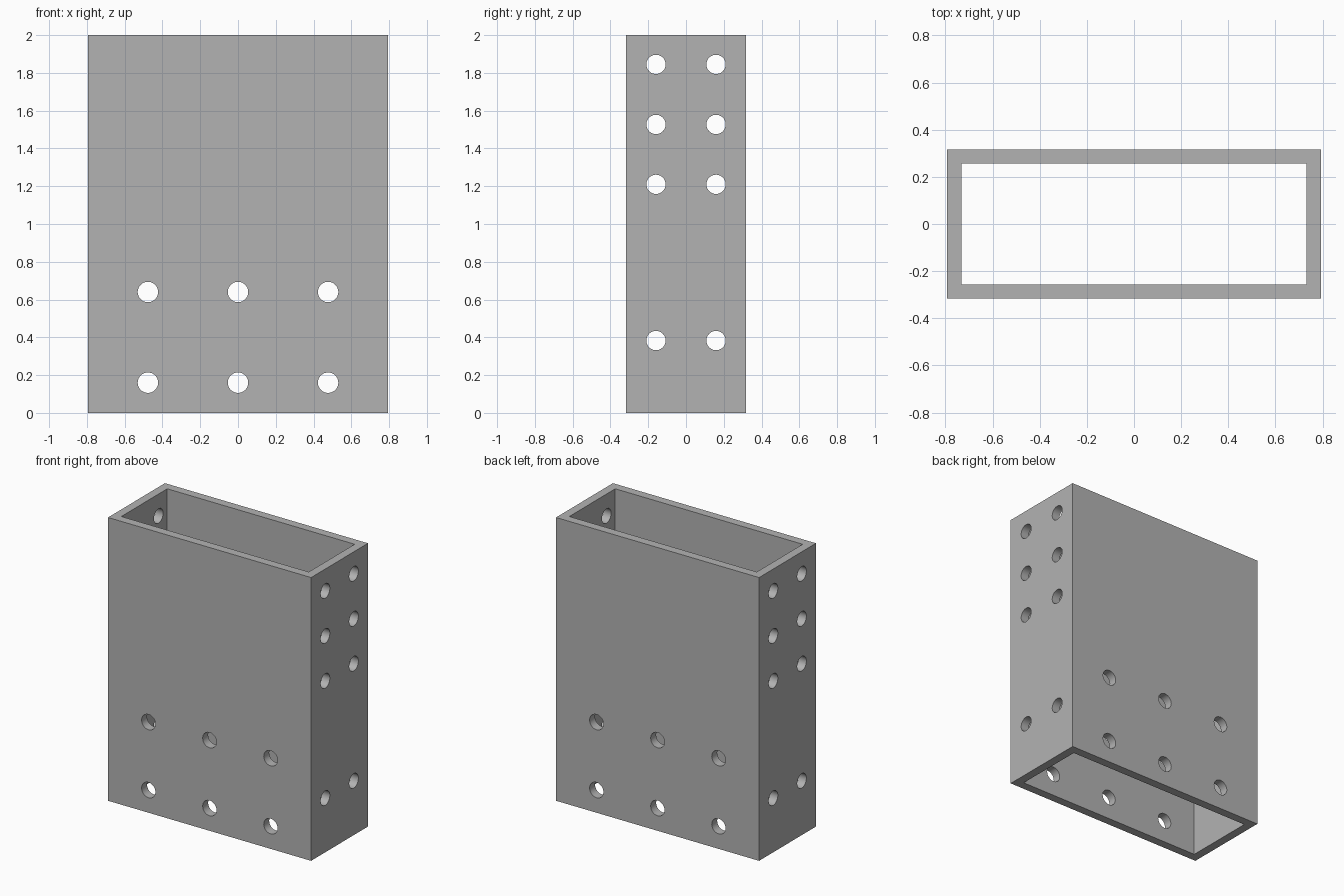
import bpy, bmesh, math
from mathutils import Matrix, Vector

HX, HY, HEIGHT, WALL = 0.793, 0.317, 2.0, 0.061

cube = bpy.data.objects.get("Cube")
if cube:
    bpy.data.objects.remove(cube, do_unlink=True)

# Plain grey metal
grey = bpy.data.materials.new("grey")
grey.use_nodes = True
colour = (0.45, 0.45, 0.45, 1)
grey.diffuse_color = colour
grey.node_tree.nodes["Principled BSDF"].inputs["Base Color"].default_value = colour


def add_object(name, bm):
    mesh = bpy.data.meshes.new(name)
    bmesh.ops.recalc_face_normals(bm, faces=bm.faces)
    bm.to_mesh(mesh)
    bm.free()
    mesh.materials.append(grey)
    obj = bpy.data.objects.new(name, mesh)
    bpy.context.collection.objects.link(obj)
    return obj


def rectangle(bm, hx, hy, z):
    return [bm.verts.new((sx * hx, sy * hy, z))
            for sx, sy in ((-1, -1), (1, -1), (1, 1), (-1, 1))]


def add_hole(bm, centre, radius, axis):
    # Long enough to pierce both opposite walls
    turn = Vector((0, 0, 1)).rotation_difference(Vector(axis)).to_matrix().to_4x4()
    bmesh.ops.create_cone(bm, cap_ends=True, segments=48, radius1=radius,
                          radius2=radius, depth=2,
                          matrix=Matrix.Translation(centre) @ turn)


# Rectangular sleeve, open at top and bottom
bm = bmesh.new()
loops = [rectangle(bm, HX, HY, 0), rectangle(bm, HX, HY, HEIGHT),
         rectangle(bm, HX - WALL, HY - WALL, HEIGHT),
         rectangle(bm, HX - WALL, HY - WALL, 0)]
for a, b in zip(loops, loops[1:] + loops[:1]):
    for i in range(4):
        j = (i + 1) % 4
        bm.faces.new((a[i], a[j], b[j], b[i]))
sleeve = add_object("rectangular_sleeve", bm)

# Bolt holes through the wide and narrow walls
bm = bmesh.new()
for x in (-0.477, 0, 0.477):
    for z in (0.16, 0.64):
        add_hole(bm, (x, 0, z), 0.054, (0, 1, 0))
for y in (-0.159, 0.159):
    for z in (0.383, 1.21, 1.527, 1.845):
        add_hole(bm, (0, y, z), 0.051, (1, 0, 0))
cutter = add_object("hole_cutter", bm)
cutter.hide_render = True
cutter.hide_set(True)

drill = sleeve.modifiers.new("bolt_holes", "BOOLEAN")
drill.operation = "DIFFERENCE"
drill.solver = "EXACT"
drill.object = cutter

# Bake the holes, then discard the cutter
bpy.context.view_layer.update()
graph = bpy.context.evaluated_depsgraph_get()
drilled = bpy.data.meshes.new_from_object(sleeve.evaluated_get(graph))
sleeve.modifiers.clear()
sleeve.data = drilled
bpy.data.objects.remove(cutter, do_unlink=True)

# Smooth hole walls, sharp rims and corners
bpy.ops.object.select_all(action="DESELECT")
sleeve.select_set(True)
bpy.context.view_layer.objects.active = sleeve
bpy.ops.object.shade_smooth_by_angle(angle=math.radians(30))
